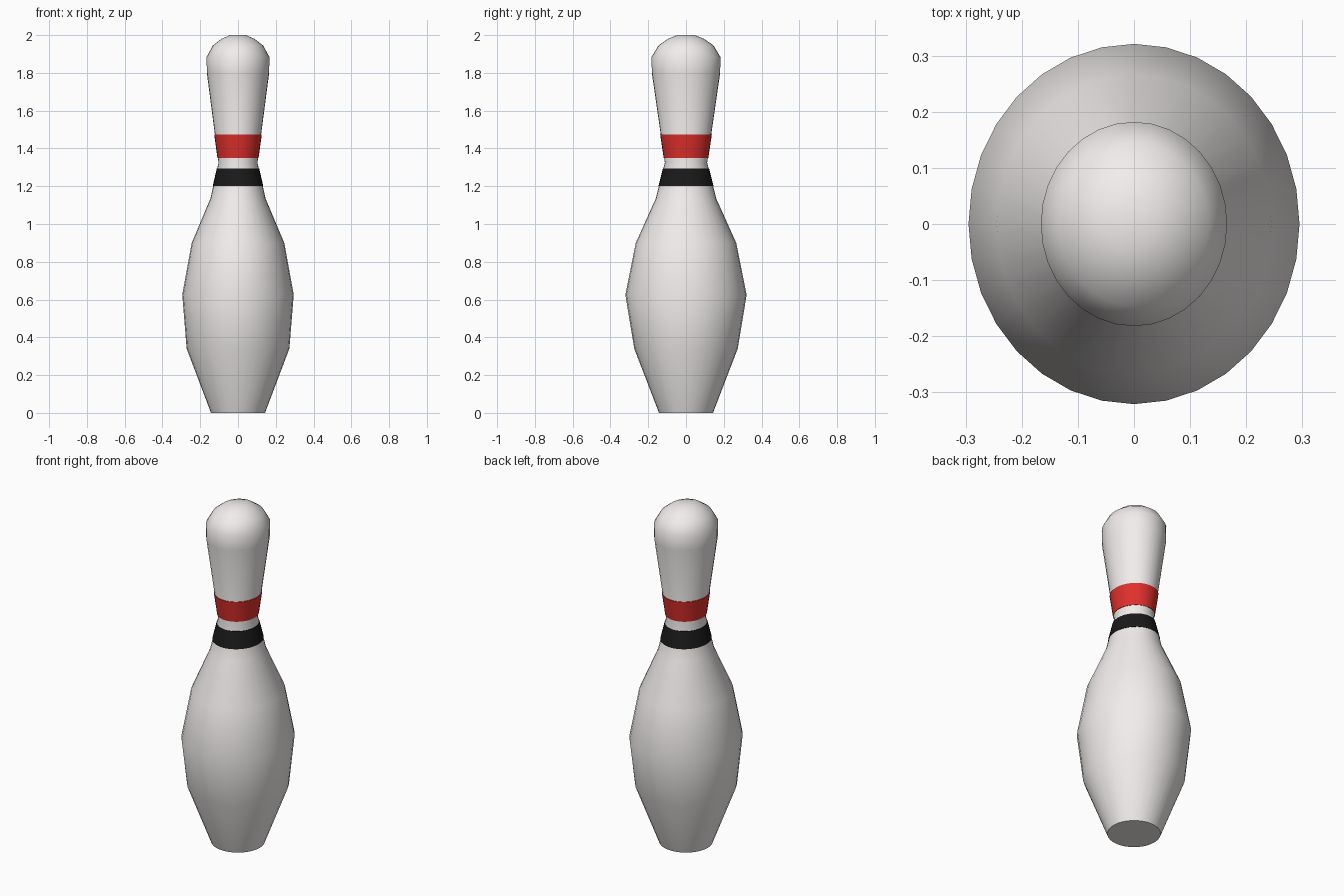
import bpy, bmesh, math

if "Cube" in bpy.data.objects:
    bpy.data.objects.remove(bpy.data.objects["Cube"])

SIDES = 32

def colour(name, rgb):
    m = bpy.data.materials.new(name)
    m.diffuse_color = (*rgb, 1)
    m.use_nodes = True
    m.node_tree.nodes["Principled BSDF"].inputs["Base Color"].default_value = m.diffuse_color
    return m

def lathe(name, profile, mat, loop=False):
    """Stack elliptical rings of (x radius, y radius, z)."""
    bm = bmesh.new()
    rings = []
    for rx, ry, z in profile:
        rings.append([bm.verts.new((rx * math.cos(2 * math.pi * i / SIDES),
                                    ry * math.sin(2 * math.pi * i / SIDES), z))
                      for i in range(SIDES)])
    pairs = list(zip(rings, rings[1:]))
    if loop:
        pairs.append((rings[-1], rings[0]))
    else:
        bm.faces.new(rings[0])
        bm.faces.new(rings[-1])
    for a, b in pairs:
        for i in range(SIDES):
            j = (i + 1) % SIDES
            bm.faces.new((a[i], a[j], b[j], b[i]))
    bmesh.ops.recalc_face_normals(bm, faces=bm.faces)
    me = bpy.data.meshes.new(name)
    bm.to_mesh(me)
    bm.free()
    me.materials.append(mat)
    ob = bpy.data.objects.new(name, me)
    bpy.context.collection.objects.link(ob)
    bpy.ops.object.select_all(action='DESELECT')
    ob.select_set(True)
    bpy.context.view_layer.objects.active = ob
    bpy.ops.object.shade_smooth_by_angle(angle=math.radians(45))
    return ob

white = colour("white", (0.88, 0.85, 0.84))
red = colour("red", (0.75, 0.03, 0.025))
black = colour("black", (0.01, 0.01, 0.01))

# Pin body: round foot, slightly deeper than wide belly, neck and head
lathe("pin_body", [
    (0.143, 0.143, 0.0), (0.272, 0.274, 0.34), (0.295, 0.321, 0.625),
    (0.245, 0.266, 0.90), (0.146, 0.160, 1.135), (0.103, 0.112, 1.325),
    (0.165, 0.181, 1.80), (0.166, 0.182, 1.885), (0.133, 0.146, 1.945),
    (0.088, 0.096, 1.98), (0.042, 0.046, 2.0)], white)

# Painted bands: thin sleeves around the neck
def band(name, low, high, mat):
    inner = [(rx - 0.015, ry - 0.015, z) for rx, ry, z in (high, low)]
    lathe(name, [low, high] + inner, mat, loop=True)

band("black_band", (0.134, 0.146, 1.20), (0.112, 0.122, 1.295), black)
band("red_band", (0.109, 0.118, 1.35), (0.126, 0.137, 1.475), red)
